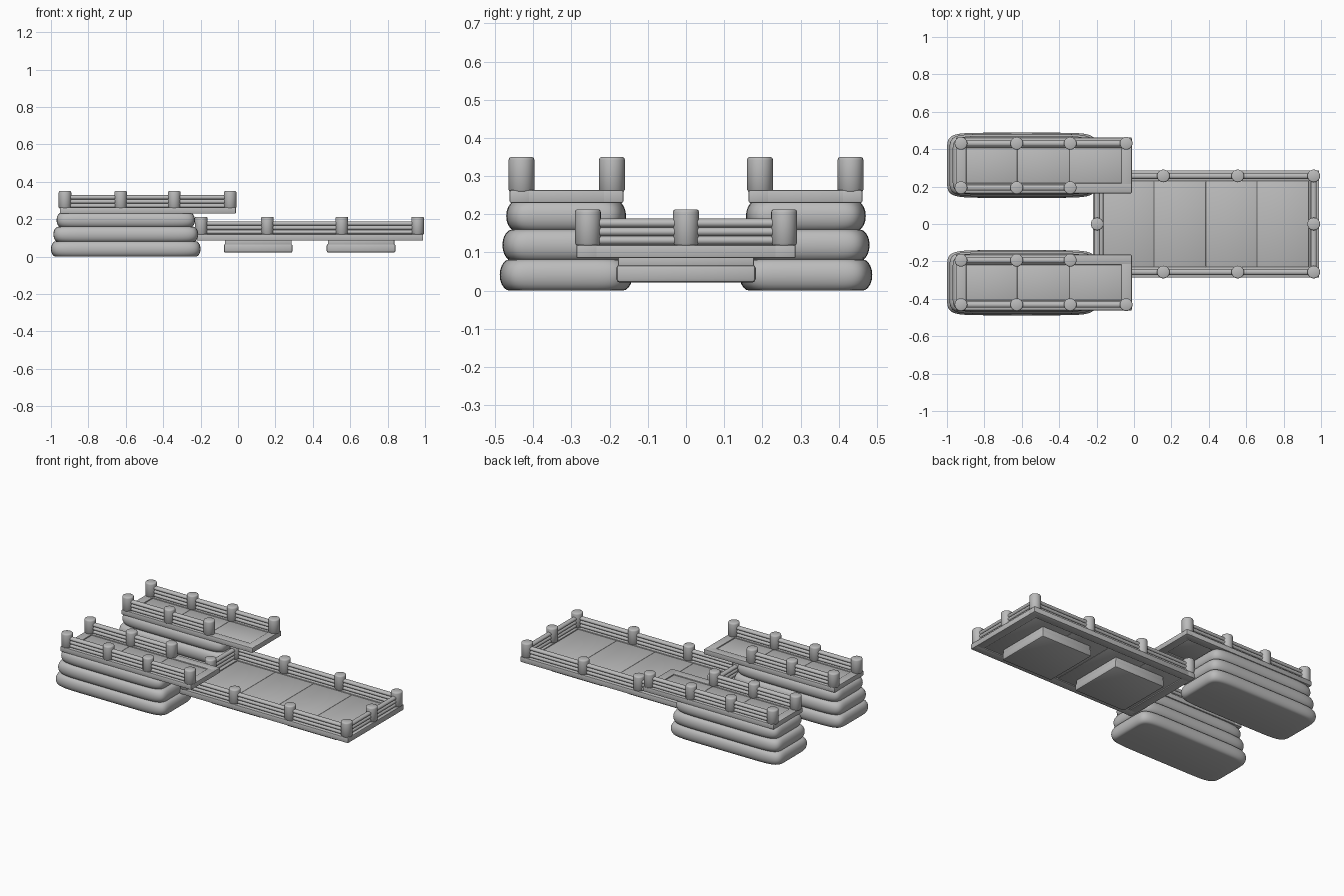
import bpy, bmesh, math
from mathutils import Vector

cube = bpy.data.objects.get("Cube")
if cube:
    bpy.data.objects.remove(cube, do_unlink=True)

grey = bpy.data.materials.new("light_grey")
grey.use_nodes = True
GREY = (0.5, 0.5, 0.5, 1)
grey.diffuse_color = GREY
grey.node_tree.nodes["Principled BSDF"].inputs["Base Color"].default_value = GREY


def finish(name, bm, angle=35):
    bmesh.ops.recalc_face_normals(bm, faces=bm.faces)
    mesh = bpy.data.meshes.new(name)
    bm.to_mesh(mesh)
    bm.free()
    mesh.materials.append(grey)
    ob = bpy.data.objects.new(name, mesh)
    bpy.context.collection.objects.link(ob)
    bpy.ops.object.select_all(action='DESELECT')
    ob.select_set(True)
    bpy.context.view_layer.objects.active = ob
    bpy.ops.object.shade_smooth_by_angle(angle=math.radians(angle))
    return ob


def add_box(bm, x0, x1, y0, y1, z0, z1, bevel=0.004):
    verts = bmesh.ops.create_cube(bm, size=1)["verts"]
    for v in verts:
        v.co = Vector(((x0 + x1) / 2 + v.co.x * (x1 - x0),
                       (y0 + y1) / 2 + v.co.y * (y1 - y0),
                       (z0 + z1) / 2 + v.co.z * (z1 - z0)))
    edges = {e for v in verts for e in v.link_edges}
    bmesh.ops.bevel(bm, geom=list(edges), offset=bevel, segments=2,
                    profile=0.5, affect='EDGES')


def add_rings(bm, rings):
    """Skin a stack of equal closed rings and cap both ends."""
    loops = [[bm.verts.new(p) for p in ring] for ring in rings]
    for a, b in zip(loops, loops[1:]):
        for i in range(len(a)):
            j = (i + 1) % len(a)
            bm.faces.new((a[i], a[j], b[j], b[i]))
    bm.faces.new(loops[0][::-1])
    bm.faces.new(loops[-1])


def cushion(name, cx, cy, hx, hy, z0, z1, bulge):
    """Inflated slab: bowed rectangular outline with a rounded rim."""
    def spow(v):
        return math.copysign(abs(v) ** 0.25, v)
    rings = []
    for k in range(11):
        a = math.pi * (k / 10 - 0.5)
        d = bulge * (1 - math.cos(a))
        z = (z0 + z1) / 2 + (z1 - z0) / 2 * math.sin(a)
        rings.append([(cx + (hx - d) * spow(math.cos(t)),
                       cy + (hy - d) * spow(math.sin(t)), z)
                      for t in (math.tau * i / 96 for i in range(96))])
    bm = bmesh.new()
    add_rings(bm, rings)
    finish(name, bm, 50)


def post(name, x, y, z0, z1, r=0.034):
    outline = [(r * 0.86, z0), (r, z0 + 0.006), (r, z1 - 0.008),
               (r * 0.94, z1 - 0.002), (r * 0.82, z1)]
    bm = bmesh.new()
    add_rings(bm, [[(x + q * math.cos(math.tau * i / 24),
                     y + q * math.sin(math.tau * i / 24), z) for i in range(24)]
                   for q, z in outline])
    finish(name, bm, 50)


def rail(name, a, b, z0, height):
    """Three stacked tubes running between two posts."""
    a, b = Vector((*a, 0)), Vector((*b, 0))
    side = Vector((-(b - a).y, (b - a).x, 0)).normalized()
    h = height / 3
    bm = bmesh.new()
    for k in range(3):
        zc = z0 + h * (k + 0.5)
        add_rings(bm, [[p + side * 0.016 * math.cos(t)
                        + Vector((0, 0, zc + h * 0.54 * math.sin(t)))
                        for t in (math.tau * i / 12 for i in range(12))]
                       for p in (a, b)])
    finish(name, bm, 50)


def deck(name, x0, x1, y0, y1, z0, z1, rim_x, rim_y, splits):
    """Raised border around a row of slightly sunken floor panels."""
    bm = bmesh.new()
    add_box(bm, x0, x1, y0, y0 + rim_y, z0, z1)
    add_box(bm, x0, x1, y1 - rim_y, y1, z0, z1)
    add_box(bm, x0, x0 + rim_x, y0, y1, z0, z1)
    add_box(bm, x1 - rim_x, x1, y0, y1, z0, z1)
    finish(name + "_border", bm)
    cuts = [x0 + rim_x] + splits + [x1 - rim_x]
    bm = bmesh.new()
    for a, b in zip(cuts, cuts[1:]):
        add_box(bm, a, b, y0 + rim_y, y1 - rim_y, z0 + 0.005, z1 - 0.005, 0.003)
    finish(name + "_floor_panels", bm)


# Two stacked towers with overhanging decks
for s, side in ((1, "left"), (-1, "right")):
    for n, (hx, hy, z0, z1) in enumerate(((0.40, 0.174, 0, 0.082),
                                          (0.387, 0.167, 0.078, 0.16),
                                          (0.37, 0.157, 0.156, 0.235))):
        cushion(f"{side}_tower_layer_{n + 1}", -0.6, s * 0.314, hx, hy, z0, z1, 0.026)
    ya, yb = sorted((s * 0.164, s * 0.462))
    deck(f"{side}_tower_deck", -0.952, -0.012, ya, yb, 0.23, 0.263,
         0.055, 0.055, [-0.625, -0.345])
    outer = [-0.925, -0.627, -0.341, -0.042]
    for y, xs, label in ((s * 0.431, outer, "outer"), (s * 0.194, outer[:3], "inner")):
        for n, x in enumerate(xs):
            post(f"{side}_tower_{label}_post_{n + 1}", x, y, 0.258, 0.35)
        rail(f"{side}_tower_{label}_rail", (xs[0], y), (xs[-1], y), 0.261, 0.067)

# Long low platform
deck("platform", -0.22, 0.99, -0.287, 0.287, 0.085, 0.12,
     0.055, 0.057, [0.107, 0.383, 0.658])
X0, X1, Y = -0.197, 0.961, 0.257
for s, side in ((1, "left"), (-1, "right")):
    for n, x in enumerate((X0, 0.157, 0.555, X1)):
        post(f"platform_{side}_post_{n + 1}", x, s * Y, 0.118, 0.213)
    rail(f"platform_{side}_rail", (X0, s * Y), (X1, s * Y), 0.12, 0.068)
for x, end in ((X0, "inner"), (X1, "outer")):
    post(f"platform_{end}_end_post", x, 0, 0.118, 0.213)
    rail(f"platform_{end}_end_rail", (x, -Y), (x, Y), 0.12, 0.068)

# Floats below the platform
for n, x in enumerate((0.108, 0.658)):
    bm = bmesh.new()
    add_box(bm, x - 0.184, x + 0.184, -0.183, 0.183, 0.021, 0.068, 0.01)
    add_box(bm, x - 0.178, x + 0.178, -0.178, 0.178, 0.062, 0.092, 0.004)
    finish(f"float_{n + 1}", bm)
